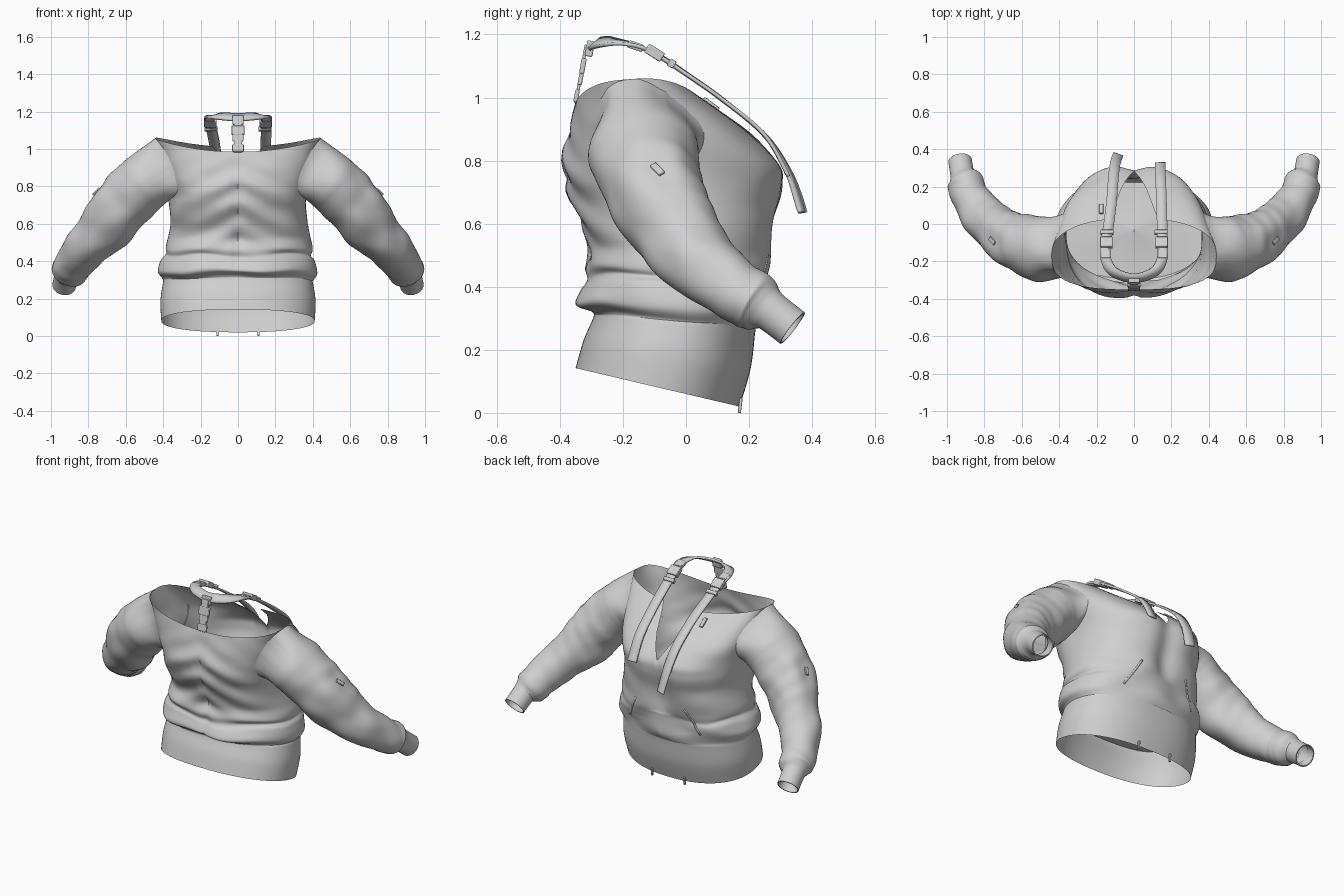
import bpy, bmesh, math
from mathutils import Vector, Matrix, noise
from mathutils.bvhtree import BVHTree

if "Cube" in bpy.data.objects:
    bpy.data.objects.remove(bpy.data.objects["Cube"])

fabric = bpy.data.materials.new("light grey fabric")
fabric.use_nodes = True
GREY = (0.63, 0.63, 0.63, 1)
fabric.diffuse_color = GREY
fabric.node_tree.nodes["Principled BSDF"].inputs["Base Color"].default_value = GREY
parts = []


def finish(name, bm):
    bmesh.ops.recalc_face_normals(bm, faces=bm.faces)
    me = bpy.data.meshes.new(name)
    bm.to_mesh(me)
    bm.free()
    ob = bpy.data.objects.new(name, me)
    bpy.context.collection.objects.link(ob)
    me.materials.append(fabric)
    parts.append(ob)
    return ob


def sheet(name, rows, closed=True):
    """Skin a list of point rows; returns object and a search tree."""
    bm = bmesh.new()
    vs = [[bm.verts.new(p) for p in r] for r in rows]
    n = len(rows[0])
    for a, b in zip(vs, vs[1:]):
        for i in range(n if closed else n - 1):
            j = (i + 1) % n
            bm.faces.new((a[i], a[j], b[j], b[i]))
    bm.normal_update()
    tree = BVHTree.FromBMesh(bm)
    return finish(name, bm), tree


def spline(pts, f):
    """Smooth value along a list of tuples at float index f."""
    n = len(pts) - 1
    i = min(int(f), n - 1)
    t = f - i
    p0, p1, p2, p3 = pts[max(i - 1, 0)], pts[i], pts[i + 1], pts[min(i + 2, n)]
    return [b + t * (c - a) / 2 + t * t * (a - 2.5 * b + 2 * c - d / 2)
            + t ** 3 * (1.5 * (b - c) + (d - a) / 2)
            for a, b, c, d in zip(p0, p1, p2, p3)]


def ramp(v):
    return min(1, max(0, v))


def box(name, loc, size, along, normal, bevel=0.004):
    y = Vector(along).normalized()
    z = Vector(normal)
    z = (z - y * z.dot(y)).normalized()
    m = Matrix((y.cross(z), y, z)).transposed().to_4x4()
    m = Matrix.Translation(loc) @ m @ Matrix.Diagonal((*size, 1))
    bm = bmesh.new()
    bmesh.ops.create_cube(bm, size=1, matrix=m)
    ob = finish(name, bm)
    mod = ob.modifiers.new("bevel", "BEVEL")
    mod.width, mod.segments = bevel, 2


# Body: front y, front z, back y, back z, half width, shoulder lift
BODY = [
    (-.35, .142, .17, .02, .41, 0), (-.325, .23, .205, .14, .415, 0),
    (-.295, .30, .22, .26, .402, 0), (-.297, .318, .226, .285, .397, 0),
    (-.335, .345, .24, .335, .42, 0), (-.325, .40, .25, .395, .415, 0),
    (-.312, .43, .255, .43, .392, 0), (-.325, .465, .262, .46, .392, 0),
    (-.315, .53, .27, .52, .378, 0), (-.342, .62, .287, .62, .368, 0),
    (-.372, .72, .310, .72, .37, 0), (-.382, .80, .303, .79, .38, .01),
    (-.370, .90, .20, .893, .41, .03), (-.35, .985, .03, 1.01, .44, .062)]
SEG, ROWS = 144, 110
TOP = len(BODY) - 1


def body_point(u, t):
    # flatter front across the shoulders
    flat = ramp((u * TOP - 8) / 2) if math.sin(t) < 0 else 0
    c, s = (math.copysign(abs(v) ** e, v) for v, e in
            ((math.cos(t), .87 - .12 * flat), (math.sin(t), .9 - .3 * flat)))
    # split neckline at the back
    cut = 1 - .165 * max(0, 1 - abs(.43 * c) / .13) if s > 0 else 1
    f = u * cut * TOP
    yf, zf, yb, zb, w, lift = spline(BODY, f)
    k = (s + 1) / 2
    p = Vector((w * c, yf + (yb - yf) * k, zf + (zb - zf) * k + lift * c * c))
    # draped folds, gathered on the centre seam
    mask = ramp((f - 2.2) / 2) * ramp((TOP - f) / 2)
    low = ramp((8 - f) / 2)
    upper = ramp((f - 6) / 2)
    q = Vector((p.x * 4, p.y * 4, p.z * 8))
    d = (.016 + .010 * low) * noise.noise(q)
    ax = abs(p.x)
    if s < 0:
        d += .011 * upper * math.sin(46 * p.z + 24 * ax) * math.exp(-ax * 5) * -s
        d -= .012 * math.exp(-(ax / .02) ** 2) * -s
    else:
        d -= .03 * upper * math.exp(-(ax / .07) ** 2) * s
    p.z += .03 * low * mask * noise.noise(q + Vector((7, 3, 1)))
    return p + Vector((math.cos(t), math.sin(t), 0)) * d * mask


body, body_tree = sheet("sweatshirt_body", [
    [body_point(r / ROWS, 2 * math.pi * i / SEG) for i in range(SEG)]
    for r in range(ROWS + 1)])

# Inner lining closing the waist
ring = [body_point(.2, 2 * math.pi * i / SEG) for i in range(SEG)]
mid = sum(ring, Vector()) / SEG
sheet("inner_lining", [[p.lerp(mid + Vector((0, 0, .03 * k)), k) for p in ring]
                       for k in (0, .35, .7, .99)])

# Sleeve: centre, radius up, radius sideways
SLEEVE = [
    (.39, -.142, .90, .18, .20), (.50, -.135, .82, .158, .176),
    (.605, -.10, .715, .157, .152), (.707, -.043, .59, .146, .137),
    (.807, .043, .48, .119, .116), (.88, .153, .39, .098, .097),
    (.90, .222, .35, .097, .094), (.915, .258, .329, .07, .07),
    (.92, .278, .315, .064, .064), (.93, .338, .269, .063, .063)]


def sleeve_ring(f, n=64):
    """Points of one sleeve section, and the direction of the sleeve."""
    x, y, z, ra, rb = spline(SLEEVE, f)
    c = Vector((x, y, z))
    last = len(SLEEVE) - 1
    a, b = spline(SLEEVE, max(f - .3, 0)), spline(SLEEVE, min(f + .3, last))
    d = (Vector(b[:3]) - Vector(a[:3])).normalized()
    side = Vector((0, 1, 0))
    side = (side - d * side.dot(d)).normalized()
    up = side.cross(d)
    mask = ramp(f - 1) * ramp(7 - f)
    out = []
    for i in range(n):
        t = 2 * math.pi * i / n
        e = up * ra * math.cos(t) + side * rb * math.sin(t)
        k = noise.noise(c * 6 + e * 9) * .10 + .012 * math.sin(8 * f + 3 * math.cos(t + f))
        out.append(c + e * (1 + mask * k))
    return out, d


# Shoulder: leave the body along its surface and flow into the sleeve
first, axis = sleeve_ring(1)
SHOULDER = 10
rings = [[] for k in range(SHOULDER)]
for p, b in zip(sleeve_ring(0)[0], first):
    a, nor, *_ = body_tree.find_nearest(p)
    gap = (b - a).length
    go = (b - a).normalized()
    go = (go - nor * go.dot(nor) * abs(nor.y)).normalized()
    h1, h2 = a + go * gap * .35, b - axis * gap * .35
    for k in range(SHOULDER):
        t = k / SHOULDER
        m = 1 - t
        rings[k].append(a * m ** 3 + h1 * 3 * m * m * t + h2 * 3 * m * t * t + b * t ** 3)
rings += [sleeve_ring(1 + k / 10)[0] for k in range(81)]
# turned-in cuff edge
end = Vector(SLEEVE[-1][:3])
rings.append([p.lerp(end, .1) for p in rings[-1]])
rings.append([p + Vector((-.005, -.045, .035)) for p in rings[-1]])

for label, s in (("left", 1), ("right", -1)):
    mirrored = [[Vector((p.x * s, p.y, p.z)) for p in r] for r in rings]
    _, tree = sheet(label + "_sleeve", mirrored)
    # zip pull on the upper sleeve
    loc, *_ = tree.find_nearest(Vector((.75 * s, -.09, .765)))
    nor = (loc - Vector((.66 * s, -.07, .65))).normalized()
    box(label + "_sleeve_tag", loc + nor * .004, (.022, .05, .012),
        (.5 * s, .5, -.5), nor, .003)
    # pocket welt on the back, following the cloth
    welt = []
    for k in range(9):
        h = k / 8
        q, *_ = body_tree.ray_cast(Vector(((.16 + .08 * h) * s, 1, .5 - .15 * h)), Vector((0, -1, 0)))
        welt.append([q + Vector((o, .002, o * .5 * s)) for o in (-.005, .005)])
    ob, _ = sheet(label + "_pocket_welt", welt, closed=False)
    ob.modifiers.new("thickness", "SOLIDIFY").thickness = .005
    # drawstring end at the hem
    box(label + "_hem_cord", (.11 * s, .172, .024), (.012, .048, .01), (0, .12, 1), (0, 1, 0), .002)


# Neck strap
def ribbon(name, path, width, steps=10):
    n = (len(path) - 1) * steps
    pts = [Vector(spline(path, i / steps)) for i in range(n + 1)]
    rows = []
    for i, p in enumerate(pts):
        d = pts[min(i + 1, n)] - pts[max(i - 1, 0)]
        w = d.cross(Vector((0, min(0, (p.y + .15) * 6), 1))).normalized()
        w *= width / 2
        rows.append([p - w, p, p + w])
    ob, _ = sheet(name, rows, closed=False)
    mod = ob.modifiers.new("thickness", "SOLIDIFY")
    mod.thickness, mod.offset = .012, 0


ribbon("neck_strap", [
    (-.085, .37, .635), (-.10, .325, .765), (-.11, .25, .88), (-.12, .12, .99),
    (-.135, 0, 1.075), (-.15, -.1, 1.14), (-.152, -.18, 1.17), (-.11, -.255, 1.176),
    (0, -.29, 1.17), (.11, -.255, 1.176), (.152, -.18, 1.17), (.15, -.1, 1.14),
    (.15, 0, 1.075), (.147, .12, .99), (.142, .25, .88), (.14, .325, .75)], .056)

# Strap buckles and sliders
for label, s in (("left", 1), ("right", -1)):
    slope, nor = (0, .8, -.5), (0, .5, .8)
    box(label + "_strap_buckle", (.148 * s, -.10, 1.142), (.066, .06, .032), slope, nor)
    box(label + "_strap_clasp", (.15 * s, -.16, 1.163), (.05, .05, .024), (0, .9, -.3), nor)
    box(label + "_strap_slider", (.145 * s, -.045, 1.108), (.07, .022, .026), slope, nor)

# Centre hanging strap with its buckle
down, face = (0, -.18, -1), (0, -1, .18)
box("centre_strap", (0, -.333, 1.075), (.045, .19, .01), down, face, .003)
box("centre_strap_loop", (0, -.305, 1.155), (.058, .05, .024), down, face)
box("centre_buckle", (0, -.327, 1.10), (.07, .05, .016), down, face)
box("centre_clasp", (0, -.334, 1.06), (.058, .04, .014), down, face)
box("centre_strap_anchor", (0, -.347, 1.005), (.062, .04, .014), down, face)

# Small tag beside the strap
loc, *_ = body_tree.find_nearest(Vector((-.175, .08, .98)))
nor = Vector((0, .6, .8))
box("strap_tag", loc + nor * .004, (.022, .06, .01), (0, .8, -.6), nor, .002)

# Smooth cloth, crisp hardware edges
for ob in bpy.context.selected_objects:
    ob.select_set(False)
for ob in parts:
    ob.select_set(True)
bpy.context.view_layer.objects.active = body
bpy.ops.object.shade_smooth_by_angle(angle=math.radians(40))
